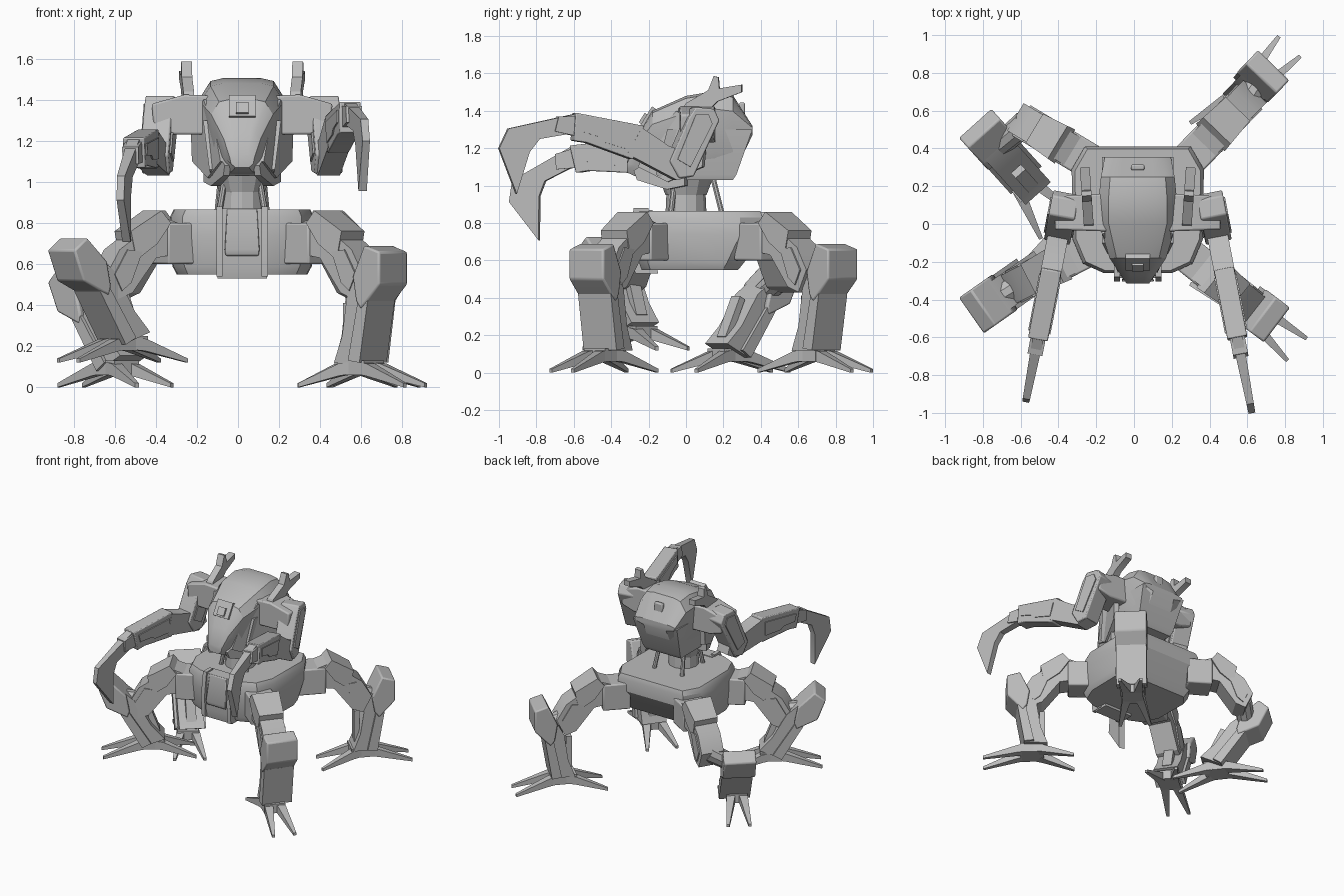
import bpy, bmesh
from math import radians, sin, cos, pi
from mathutils import Matrix, Vector

if "Cube" in bpy.data.objects:
    bpy.data.objects.remove(bpy.data.objects["Cube"])

grey = bpy.data.materials.new("plain_grey")
grey.use_nodes = True
grey.diffuse_color = (0.5, 0.5, 0.5, 1)
grey.node_tree.nodes["Principled BSDF"].inputs["Base Color"].default_value = (0.5, 0.5, 0.5, 1)
parts = []
CX = 0.02


def loft(name, rings, matrix=Matrix(), bevel=0.0):
    """Skin a list of equal-length rings and cap both ends."""
    bm = bmesh.new()
    loops = [[bm.verts.new(matrix @ Vector(p)) for p in r] for r in rings]
    n = len(loops[0])
    for a, b in zip(loops, loops[1:]):
        for i in range(n):
            j = (i + 1) % n
            bm.faces.new((a[i], a[j], b[j], b[i]))
    bm.faces.new(loops[0])
    bm.faces.new(loops[-1])
    bmesh.ops.recalc_face_normals(bm, faces=bm.faces)
    mesh = bpy.data.meshes.new(name)
    bm.to_mesh(mesh)
    bm.free()
    mesh.materials.append(grey)
    ob = bpy.data.objects.new(name, mesh)
    bpy.context.collection.objects.link(ob)
    if bevel:
        mod = ob.modifiers.new("edge", 'BEVEL')
        mod.width, mod.segments, mod.limit_method = bevel, 2, 'ANGLE'
    parts.append(ob)
    return ob


def prism(name, profile, half, matrix=Matrix(), tip=1.0, bevel=0.0):
    """Extrude an x-z profile sideways; tip scales the width at the far end."""
    xs = [p[0] for p in profile]
    lo, span = min(xs), max(xs) - min(xs)

    def side(s):
        return [(x, s * half * (1 + (tip - 1) * (x - lo) / span), z) for x, z in profile]
    return loft(name, [side(-1), side(1)], matrix, bevel)


def box(name, centre, size, matrix=Matrix(), bevel=0.0):
    (x, y, z), (a, b, c) = centre, [s / 2 for s in size]
    prof = [(x - a, z - c), (x + a, z - c), (x + a, z + c), (x - a, z + c)]
    return prism(name, prof, b, matrix @ Matrix.Translation((0, y, 0)), bevel=bevel)


def tube(name, a, b, r1, r2, n=10):
    a, b = Vector(a), Vector(b)
    turn = (b - a).to_track_quat('Z', 'Y').to_matrix().to_4x4()
    rings = [[(r * cos(2 * pi * i / n), r * sin(2 * pi * i / n), z) for i in range(n)]
             for r, z in ((r1, 0), (r2, (b - a).length))]
    return loft(name, rings, Matrix.Translation(a) @ turn)


def place(x, y, z, azimuth, tilt=0):
    return (Matrix.Translation((x, y, z)) @ Matrix.Rotation(radians(azimuth), 4, 'Z')
            @ Matrix.Rotation(radians(tilt), 4, 'Y'))


# Pelvis: wide chamfered hull with a narrower belly
outline = [(0.28, 0.41), (0.35, 0.29), (0.345, -0.08), (0.29, -0.21), (0.18, -0.26)]
outline += [(-x, y) for x, y in reversed(outline)]


def hull(z, s, back=1.0):
    return [(CX + x * s, y * (back if y > 0 else s), z) for x, y in outline]


loft("pelvis", [hull(0.55, 0.91, 0.68), hull(0.59, 0.97, 0.76), hull(0.74, 1, 1),
                hull(0.83, 1, 1), hull(0.865, 0.95, 0.97)])

# Front plate with a raised tongue framed by rails
front = place(CX, 0, 0, -90)
prism("front_plate", [(0.18, 0.87), (0.27, 0.87), (0.285, 0.6), (0.27, 0.53), (0.15, 0.53)], 0.12, front)
prism("front_tongue", [(0.26, 0.87), (0.275, 0.87), (0.305, 0.67), (0.295, 0.64), (0.26, 0.64)], 0.07, front, 1.25, 0.01)
for s in (-1, 1):
    rail = place(CX + s * 0.11, 0, 0, -90)
    prism("front_rail", [(0.2, 0.88), (0.28, 0.88), (0.305, 0.7), (0.295, 0.54), (0.2, 0.54)], 0.015, rail)

# Waist column, collar and struts
tube("waist", (CX, 0, 0.84), (CX, 0, 1.06), 0.11, 0.1, 12)
tube("waist_collar", (CX, 0, 0.95), (CX, 0, 1.03), 0.11, 0.14, 12)
for s in (-1, 1):
    tube("rear_strut", (CX + s * 0.12, 0.19, 0.86), (CX + s * 0.1, 0.14, 1.06), 0.015, 0.015, 8)
    tube("front_strut", (CX + s * 0.11, -0.08, 0.86), (CX + s * 0.08, -0.06, 1.04), 0.015, 0.015, 8)


# Head: tapered shell with a wedge-shaped back
def head_ring(y, w, top, low):
    h = top - low
    half = [(0.45 * w, top), (0.75 * w, top - 0.03 * h), (w, top - 0.2 * h),
            (0.9 * w, low + 0.3 * h), (0.55 * w, low)]
    ring = half + [(-x, z) for x, z in reversed(half)]
    return [(CX + x, y, z) for x, z in ring]


stations = [(-0.315, 0.06, 1.13, 1.07), (-0.27, 0.09, 1.25, 1.05), (-0.18, 0.15, 1.4, 1.04),
            (0, 0.205, 1.48, 1.03), (0.15, 0.205, 1.505, 1.03), (0.25, 0.195, 1.485, 1.05),
            (0.355, 0.175, 1.32, 1.27)]
loft("head_shell", [head_ring(*s) for s in stations])
loft("chest", [[(CX + sx * w, y0 if sy < 0 else y1, z) for sx, sy in ((-1, -1), (1, -1), (1, 1), (-1, 1))]
               for z, w, y0, y1 in ((1.03, 0.15, -0.12, 0.25), (1.06, 0.16, -0.16, 0.27), (1.3, 0.19, -0.1, 0.355))])

# Forehead sensor and rear hatch
brow = place(CX, -0.207, 1.345, -90, 58)
box("forehead_frame", (-0.02, 0, 0.0), (0.12, 0.13, 0.04), brow)
box("forehead_sensor", (0, 0, 0.015), (0.06, 0.06, 0.04), brow)
box("rear_hatch", (CX, 0.3, 1.41), (0.07, 0.03, 0.07), bevel=0.008)

for s in (-1, 1):
    # Cheek plates and mandibles along the face
    cheek = place(CX + s * 0.19, 0, 0, -90 - s * 22)
    prism("cheek_plate", [(-0.1, 1.1), (-0.12, 1.3), (0.05, 1.4), (0.2, 1.25), (0.27, 1.1), (0.1, 1.02)], 0.018, cheek)
    jaw = place(CX + s * 0.16, 0, 0, -90 - s * 18)
    prism("mandible", [(0, 1.0), (0, 1.1), (0.18, 1.15), (0.29, 1.08), (0.27, 1.03), (0.1, 0.98)], 0.03, jaw, 0.5)

    # Forked horns
    horn = place(CX + s * 0.26, 0, 0, 90 - s * 4)
    prism("horn", [(-0.03, 1.38), (0, 1.44), (0.12, 1.51), (0.15, 1.585), (0.175, 1.58), (0.18, 1.52),
                   (0.3, 1.54), (0.3, 1.5), (0.17, 1.45), (0.1, 1.38)], 0.026, horn)

    # Shoulders
    shoulder = place(CX, 0.06, 0, 0 if s > 0 else 180)
    prism("shoulder", [(0.15, 1.23), (0.15, 1.42), (0.28, 1.425), (0.44, 1.38), (0.43, 1.26), (0.33, 1.23)], 0.1, shoulder, 0.9, 0.01)

    # Arms: the right one hangs lower
    arm = place(CX + s * 0.41, 0, 0, -90 + (11 if s > 0 else -11))
    prism("upper_arm", [(-0.17, 1.35), (-0.14, 1.41), (-0.04, 1.42), (0.0, 1.36), (0.1, 1.13),
                        (0.05, 1.04), (-0.03, 1.05)], 0.07, arm, bevel=0.008)
    prism("upper_arm_plate", [(-0.13, 1.33), (-0.11, 1.38), (-0.04, 1.38), (0.06, 1.14), (-0.01, 1.1)], 0.078, arm)
    slide, drop = (0.05, 0) if s > 0 else (0.01, 17)
    fore = arm @ place(slide, 0, 1.12, 0, drop) @ Matrix.Translation((-0.05, 0, -1.12))
    prism("elbow", [(-0.03, 1.05), (-0.03, 1.17), (0.1, 1.21), (0.25, 1.31), (0.33, 1.17), (0.06, 1.03)], 0.055, fore)
    prism("forearm", [(0.24, 1.32), (0.61, 1.39), (0.62, 1.24), (0.55, 1.23), (0.3, 1.14), (0.24, 1.2)], 0.053, fore, bevel=0.006)
    prism("forearm_plate", [(0.28, 1.29), (0.58, 1.35), (0.58, 1.29), (0.48, 1.26), (0.45, 1.23), (0.31, 1.19)], 0.06, fore)
    prism("wrist", [(0.57, 1.37), (0.7, 1.37), (0.72, 1.29), (0.58, 1.26)], 0.04, fore)
    prism("scythe", [(0.6, 1.385), (0.97, 1.305), (1.02, 1.2), (0.925, 0.955), (0.855, 1.18),
                     (0.8, 1.25), (0.62, 1.28)], 0.03, fore, 0.6)


# Legs: hip, thigh, lower leg with raised spur, and a four-clawed foot
def leg(side, hip, thigh_az, reach, ankle, low_az, tilt, foot_spot, foot_az, lift):
    root = place(*hip, 0, thigh_az) @ Matrix.Diagonal((reach, 1, 1, 1))
    box(side + "_hip", (0.06, 0, 0.7), (0.2, 0.19, 0.2), root, 0.01)
    prism(side + "_thigh", [(0.1, 0.8), (0.19, 0.83), (0.42, 0.67), (0.49, 0.55), (0.43, 0.43),
                            (0.35, 0.46), (0.22, 0.63), (0.1, 0.65)], 0.085, root)
    prism(side + "_thigh_cover", [(0.15, 0.8), (0.2, 0.86), (0.36, 0.76), (0.33, 0.62), (0.22, 0.7)], 0.105, root, 0.85)
    prism(side + "_thigh_panel", [(0.3, 0.66), (0.38, 0.67), (0.45, 0.55), (0.41, 0.47), (0.36, 0.51)], 0.094, root)
    shin = place(*ankle, lift + 0.12, low_az, tilt)
    tube(side + "_knee_joint", root @ Vector((0.42, 0, 0.53)), shin @ Vector((0.1, 0, 0.38)), 0.07, 0.06)
    prism(side + "_lower_leg", [(-0.08, 0), (0.08, 0), (0.13, 0.3), (0.17, 0.4), (0.07, 0.46),
                                (0, 0.33), (-0.03, 0.13)], 0.09, shin)
    prism(side + "_knee_spur", [(0.1, 0.26), (0.13, 0.29), (0.215, 0.38), (0.215, 0.54), (0.12, 0.57),
                                (0.05, 0.42), (0.07, 0.3)], 0.115, shin, bevel=0.01)
    prism(side + "_shin_plate", [(0.02, 0.01), (0.09, 0), (0.14, 0.3), (0.08, 0.3)], 0.11, shin)
    box(side + "_calf_piston", (-0.045, 0, 0.17), (0.04, 0.07, 0.24), shin)
    foot = place(*foot_spot, lift, foot_az)
    box(side + "_ankle", (-0.01, 0, 0.095), (0.17, 0.15, 0.07), foot)
    for turn, spread, length in ((0, 7, 0.35), (180, 13, 0.33)):
        for s in (-1, 1):
            claw = (foot @ Matrix.Rotation(radians(turn + s * spread), 4, 'Z')
                    @ Matrix.Translation((0, s * 0.035, 0)))
            prism(side + "_claw", [(0, 0.13), (0.1, 0.115), (length, 0.02), (length, 0), (0.1, 0.055), (0, 0.07)], 0.036, claw, 0.3)


leg("front_left", (0.28, -0.16), -39, 1, (0.585, -0.405), -37, 0, (0.605, -0.44), -41, 0)
leg("back_left", (0.3, 0.35), 46, 1, (0.59, 0.685), 46, 0, (0.59, 0.69), 47, 0)
leg("front_right", (-0.24, -0.13), 207, 1, (-0.54, -0.26), 215, 21, (-0.56, -0.27), 219, 0.12)
leg("back_right", (-0.25, 0.34), 149, 0.9, (-0.555, 0.215), 132, 26, (-0.6, 0.235), 128, 0)

# Smooth the rounded areas and keep hard edges
bpy.ops.object.select_all(action='DESELECT')
for ob in parts:
    ob.select_set(True)
bpy.context.view_layer.objects.active = parts[0]
bpy.ops.object.shade_smooth_by_angle(angle=radians(28))
